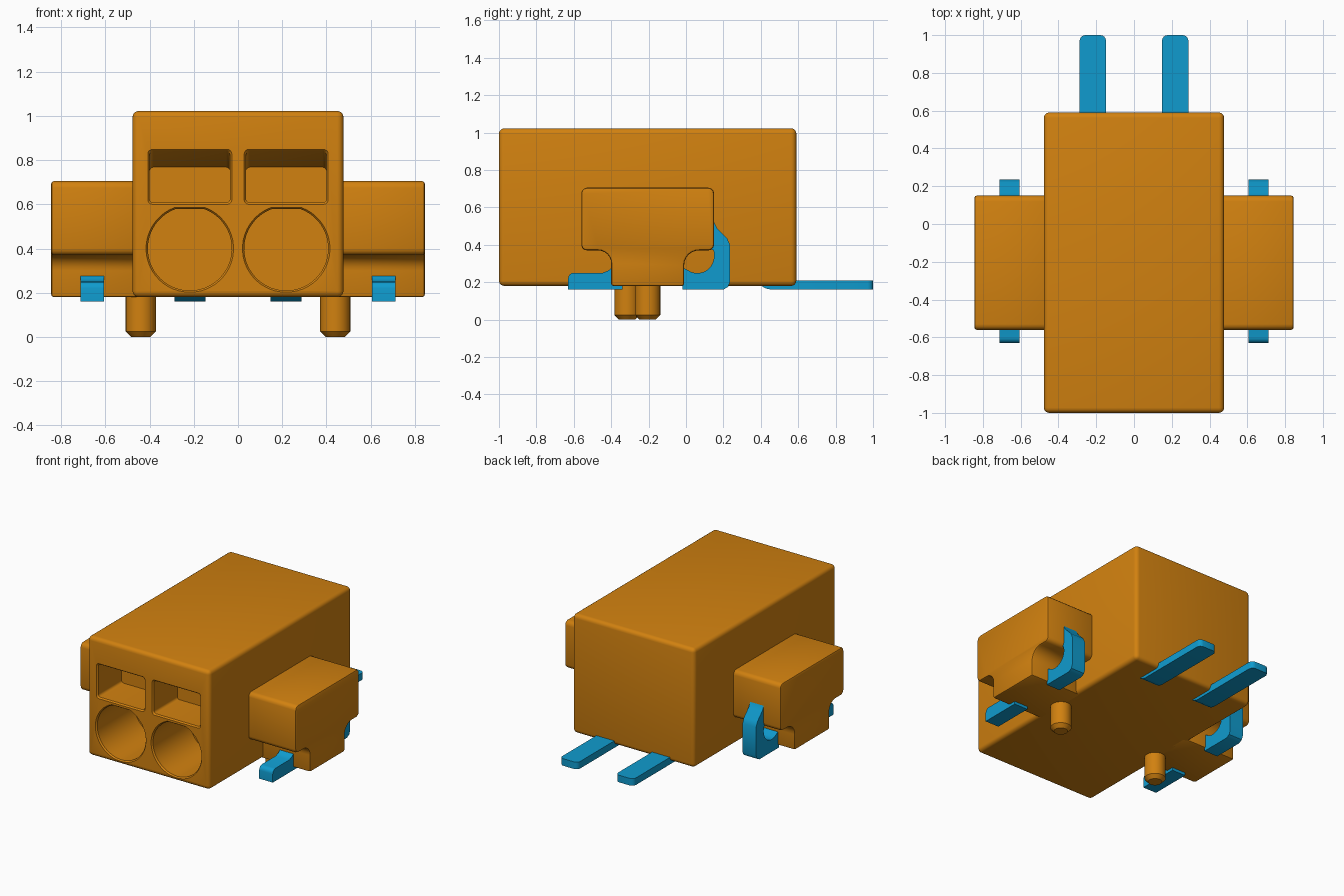
import bpy, bmesh, math

if "Cube" in bpy.data.objects:
    bpy.data.objects.remove(bpy.data.objects["Cube"], do_unlink=True)


def material(name, rgb):
    m = bpy.data.materials.new(name)
    m.use_nodes = True
    m.diffuse_color = (*rgb, 1)
    m.node_tree.nodes["Principled BSDF"].inputs["Base Color"].default_value = (*rgb, 1)
    return m


ORANGE = material("orange plastic", (0.64, 0.22, 0.005))
BLUE = material("blue metal", (0.005, 0.33, 0.62))


def arc(cx, cy, r, a0, a1, n=6):
    """Points on an arc, angles in degrees."""
    return [(cx + r * math.cos(math.radians(a0 + (a1 - a0) * i / n)),
             cy + r * math.sin(math.radians(a0 + (a1 - a0) * i / n))) for i in range(n + 1)]


def rounded_rect(x0, x1, y0, y1, r, n=5):
    return (arc(x1 - r, y1 - r, r, 0, 90, n) + arc(x0 + r, y1 - r, r, 90, 180, n)
            + arc(x0 + r, y0 + r, r, 180, 270, n) + arc(x1 - r, y0 + r, r, 270, 360, n))


def loft(name, axis, rings, mat):
    """Join (position, outline) rings along an axis into a capped solid."""
    place = {"x": lambda p, t: (t, p[0], p[1]),
             "y": lambda p, t: (p[0], t, p[1]),
             "z": lambda p, t: (p[0], p[1], t)}[axis]
    bm = bmesh.new()
    loops = [[bm.verts.new(place(p, t)) for p in pts] for t, pts in rings]
    for a, b in zip(loops, loops[1:]):
        for i in range(len(a)):
            j = (i + 1) % len(a)
            bm.faces.new((a[i], a[j], b[j], b[i]))
    bm.faces.new(loops[0])
    bm.faces.new(loops[-1])
    bmesh.ops.recalc_face_normals(bm, faces=bm.faces)
    me = bpy.data.meshes.new(name)
    bm.to_mesh(me)
    bm.free()
    me.materials.append(mat)
    ob = bpy.data.objects.new(name, me)
    bpy.context.collection.objects.link(ob)
    return ob


def activate(ob):
    bpy.ops.object.select_all(action="DESELECT")
    ob.select_set(True)
    bpy.context.view_layer.objects.active = ob


def bevel(ob, width, segments=3):
    m = ob.modifiers.new("bevel", "BEVEL")
    m.width, m.segments = width, segments
    m.limit_method, m.angle_limit = "ANGLE", math.radians(40)
    m.use_clamp_overlap = False
    activate(ob)
    bpy.ops.object.modifier_apply(modifier=m.name)


def cut(ob, cutter):
    cutter.hide_render = True
    m = ob.modifiers.new("cut", "BOOLEAN")
    m.operation, m.solver, m.object = "DIFFERENCE", "EXACT", cutter
    activate(ob)
    bpy.ops.object.modifier_apply(modifier=m.name)
    bpy.data.objects.remove(cutter, do_unlink=True)


def smooth(ob):
    activate(ob)
    bpy.ops.object.shade_smooth_by_angle(angle=math.radians(32))


# Housing block with rounded edges
rect = [(-0.477, -1), (0.477, -1), (0.477, 0.59), (-0.477, 0.59)]
housing = loft("housing", "z", [(0.18, rect), (1.022, rect)], ORANGE)
bevel(housing, 0.028, 4)


def wire_outline(cx, r, top):
    """Circle with its top cut flat."""
    a = math.degrees(math.asin((top - 0.40) / r))
    return arc(cx, 0.40, r, 180 - a, 360 + a, 44)


# Front openings: release slot with sloping roof, and wire entry
for s in (-1, 1):
    cx = 0.218 * s
    rim = rounded_rect(cx - 0.19, cx + 0.19, 0.60, 0.848, 0.02)
    mouth = rounded_rect(cx - 0.182, cx + 0.182, 0.608, 0.84, 0.018)
    end = rounded_rect(cx - 0.182, cx + 0.182, 0.608, 0.768, 0.018)
    cut(housing, loft("slot_cutter", "y",
                      [(-1.05, rim), (-1.0, rim), (-0.99, mouth), (-0.73, end)], ORANGE))
    outer, inner = wire_outline(cx, 0.198, 0.585), wire_outline(cx, 0.19, 0.578)
    cut(housing, loft("wire_cutter", "y",
                      [(-1.05, outer), (-1.0, outer), (-0.99, inner), (-0.58, inner)], ORANGE))
smooth(housing)

# Side outlines (y, z) of the mounting ears and their clips
ear_profile = ([(-0.40, 0.18), (-0.01, 0.18)] + arc(0.07, 0.29, 0.08, 180, 90)
               + arc(0.12, 0.40, 0.03, -90, 0, 3) + arc(0.12, 0.675, 0.03, 0, 90, 3)
               + arc(-0.53, 0.675, 0.03, 90, 180, 3) + arc(-0.53, 0.40, 0.03, 180, 270, 3)
               + arc(-0.47, 0.30, 0.07, 90, 0))
hook_profile = ([(-0.02, 0.16), (0.20, 0.16), (0.225, 0.175), (0.235, 0.20), (0.235, 0.40),
                 (0.22, 0.435), (0.165, 0.49), (0.15, 0.52), (0.10, 0.52), (0.10, 0.39),
                 (0.148, 0.37)] + arc(0.06, 0.338, 0.09, 0, -110, 9) + [(-0.02, 0.28)])
foot_profile = ([(-0.34, 0.16), (-0.34, 0.285), (-0.395, 0.28), (-0.415, 0.262), (-0.445, 0.25)]
                + arc(-0.60, 0.22, 0.03, 90, 180, 4) + [(-0.63, 0.16)])

for s, side in ((1, "left"), (-1, "right")):
    # Mounting ear
    ear = loft(side + "_ear", "x", [(0.42 * s, ear_profile), (0.845 * s, ear_profile)], ORANGE)
    bevel(ear, 0.012, 2)
    smooth(ear)

    # Metal clip: rear hook and front foot
    for part, prof in (("clip_hook", hook_profile), ("clip_foot", foot_profile)):
        clip = loft(f"{side}_{part}", "x", [(0.607 * s, prof), (0.713 * s, prof)], BLUE)
        smooth(clip)

    # Locating peg with chamfered tip, staggered front to back
    py = -0.205 if s > 0 else -0.315
    tip, shaft = (arc(0.44 * s, py, r, 0, 345, 23) for r in (0.044, 0.068))
    peg = loft(side + "_peg", "z", [(0, tip), (0.025, shaft), (0.22, shaft)], ORANGE)
    smooth(peg)

    # Flat solder pin with rounded tip and sloped root
    x0, x1 = sorted((0.148 * s, 0.288 * s))
    tip_pts = arc(x1 - 0.03, 0.97, 0.03, 0, 90, 4) + arc(x0 + 0.03, 0.97, 0.03, 90, 180, 4)
    pin = loft(side + "_pin", "z",
               [(z, tip_pts + [(x0, y), (x1, y)])
                for z, y in ((0.16, 0.455), (0.167, 0.425), (0.182, 0.40), (0.21, 0.39))], BLUE)
    smooth(pin)
